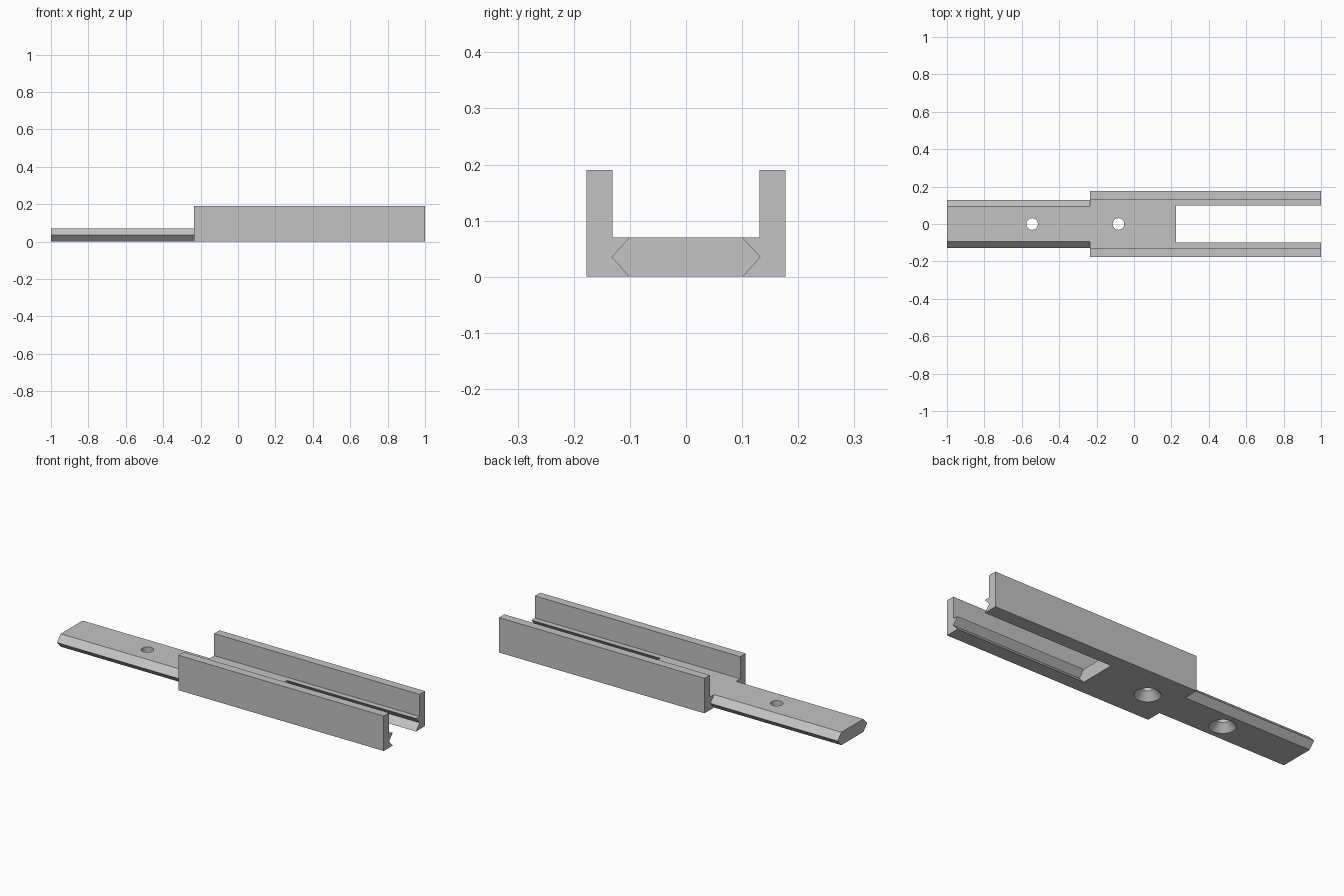
import bpy, bmesh, math

if "Cube" in bpy.data.objects:
    bpy.data.objects.remove(bpy.data.objects["Cube"], do_unlink=True)

GREY = (0.55, 0.55, 0.55, 1)
mat = bpy.data.materials.new("grey_metal")
mat.use_nodes = True
mat.diffuse_color = GREY
mat.node_tree.nodes["Principled BSDF"].inputs["Base Color"].default_value = GREY

THICK = 0.07      # plate thickness
JOINT = -0.235    # where the tongue meets the channel
SLOT = 0.225      # where the receiving slot starts


def make_object(name, bm):
    bmesh.ops.recalc_face_normals(bm, faces=bm.faces)
    mesh = bpy.data.meshes.new(name)
    bm.to_mesh(mesh)
    bm.free()
    mesh.materials.append(mat)
    obj = bpy.data.objects.new(name, mesh)
    bpy.context.collection.objects.link(obj)
    return obj


def extrude_x(name, half, x0, x1):
    """Mirror a half profile of (y, z) points and extrude it along x."""
    outline = half + [(-y, z) for y, z in reversed(half)]
    bm = bmesh.new()
    face = bm.faces.new([bm.verts.new((x0, y, z)) for y, z in outline])
    new = bmesh.ops.extrude_face_region(bm, geom=[face])["geom"]
    verts = [v for v in new if isinstance(v, bmesh.types.BMVert)]
    bmesh.ops.translate(bm, verts=verts, vec=(x1 - x0, 0, 0))
    return make_object(name, bm)


def hexagon(flat, tip, over=0.0):
    """Half of a flat hexagon, optionally carried past both plate faces."""
    pts = [(flat, 0), (tip, THICK / 2), (flat, THICK)]
    if over:
        pts = [(flat, -over)] + pts + [(flat, THICK + over)]
    return pts


def countersink(name, x):
    """Screw hole, wide at the underside."""
    bm = bmesh.new()
    profile = [(0.065, -0.02), (0.065, 0), (0.031, 0.04), (0.031, 0.1)]
    rings = []
    for r, z in profile:
        rings.append([bm.verts.new((x + r * math.cos(a), r * math.sin(a), z))
                      for a in (math.tau * i / 32 for i in range(32))])
    for low, high in zip(rings, rings[1:]):
        for i in range(32):
            j = (i + 1) % 32
            bm.faces.new((low[i], low[j], high[j], high[i]))
    bm.faces.new(rings[0])
    bm.faces.new(rings[-1])
    return make_object(name, bm)


def combine(target, other, operation):
    mod = target.modifiers.new(operation.lower(), "BOOLEAN")
    mod.operation = operation
    mod.solver = "EXACT"
    mod.object = other
    bpy.context.view_layer.objects.active = target
    bpy.ops.object.modifier_apply(modifier=mod.name)
    bpy.data.objects.remove(other, do_unlink=True)


# U-shaped channel with two upright side walls
body = extrude_x("slide_rail",
                 [(0.177, 0), (0.177, 0.19), (0.131, 0.19), (0.131, THICK)],
                 JOINT, 1)

# Open slot with V grooves that receives another tongue
combine(body, extrude_x("slot_cutter", hexagon(0.1, 0.132, 0.02), SLOT, 1.1),
        "DIFFERENCE")

# Tongue with pointed edges
combine(body, extrude_x("tongue", hexagon(0.094, 0.127), -1, JOINT), "UNION")

# Countersunk screw holes
for x in (-0.545, -0.083):
    combine(body, countersink("hole_cutter", x), "DIFFERENCE")

bpy.ops.object.select_all(action="DESELECT")
body.select_set(True)
bpy.context.view_layer.objects.active = body
bpy.ops.object.shade_smooth_by_angle(angle=math.radians(30))
